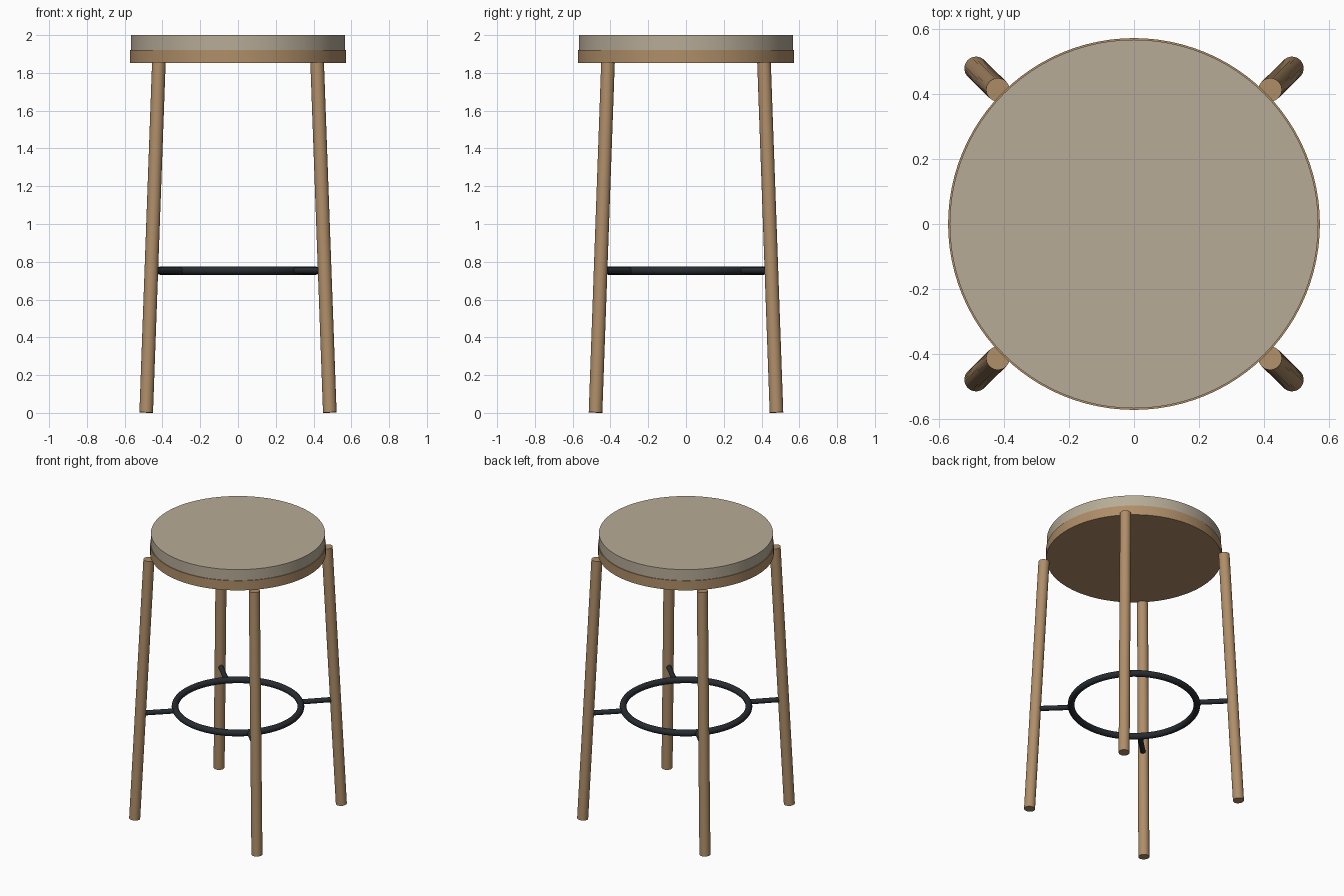
import bpy, math
from mathutils import Vector

if "Cube" in bpy.data.objects:
    bpy.data.objects.remove(bpy.data.objects["Cube"])


def material(name, rgb):
    m = bpy.data.materials.new(name)
    m.diffuse_color = (*rgb, 1)
    m.use_nodes = True
    m.node_tree.nodes["Principled BSDF"].inputs["Base Color"].default_value = m.diffuse_color
    return m


wood = material("wood", (0.43, 0.27, 0.14))
fabric = material("fabric", (0.47, 0.41, 0.31))
metal = material("dark_metal", (0.02, 0.025, 0.03))


def finish(name, mat):
    ob = bpy.context.object
    ob.name = name
    ob.data.materials.append(mat)
    bpy.ops.object.shade_smooth_by_angle(angle=math.radians(35))
    return ob


def rod(name, a, b, radius, mat, sides=32):
    """Cylinder running from point a to point b."""
    a, b = Vector(a), Vector(b)
    d = b - a
    bpy.ops.mesh.primitive_cylinder_add(
        vertices=sides, radius=radius, depth=d.length, location=(a + b) / 2,
        rotation=d.to_track_quat('Z', 'Y').to_euler())
    return finish(name, mat)


# Seat: wooden disc with a slightly smaller cushion
rod("seat_base", (0, 0, 1.853), (0, 0, 1.922), 0.572, wood, 96)
rod("seat_cushion", (0, 0, 1.922), (0, 0, 2.0), 0.567, fabric, 96)

# Splayed legs, each with a spoke to the footrest ring
FOOT, TOP = (0.486, 0.479), (0.419, 0.413)
RING_Z, RING_R = 0.753, 0.41
for fb, sy in (("front", -1), ("back", 1)):
    for lr, sx in (("left", -1), ("right", 1)):
        foot = Vector((sx * FOOT[0], sy * FOOT[1], 0.002))
        top = Vector((sx * TOP[0], sy * TOP[1], 1.855))
        rod(f"{fb}_{lr}_leg", foot, top, 0.036, wood)
        joint = foot.lerp(top, RING_Z / 1.855)
        inner = Vector((joint.x, joint.y, 0)).normalized() * RING_R
        inner.z = RING_Z
        rod(f"{fb}_{lr}_footrest_spoke", inner, joint, 0.017, metal, 20)

# Footrest ring
bpy.ops.mesh.primitive_torus_add(
    major_radius=RING_R, minor_radius=0.022, major_segments=72,
    minor_segments=16, location=(0, 0, RING_Z))
finish("footrest_ring", metal)
